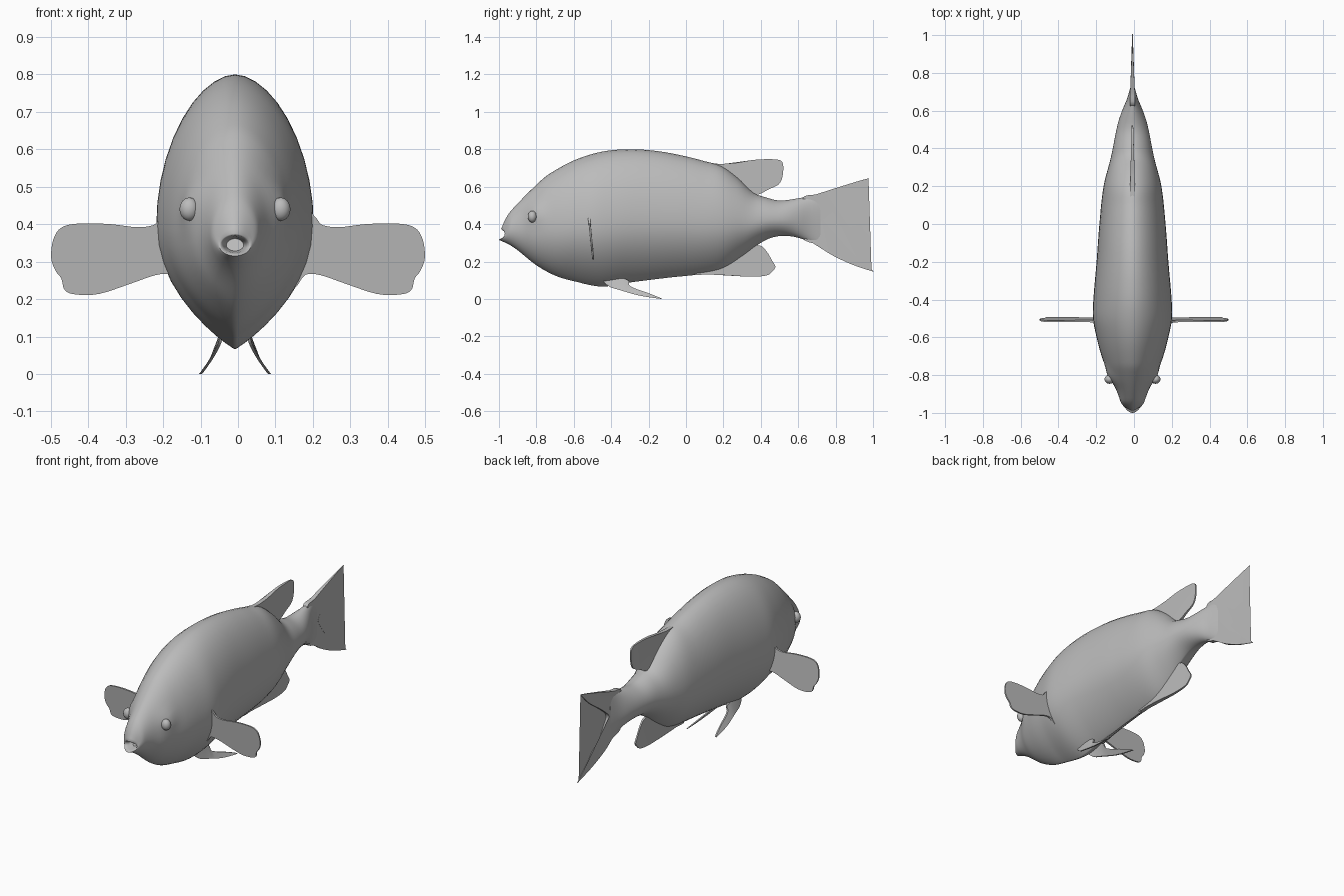
import bpy, bmesh, math
from mathutils import Vector

if "Cube" in bpy.data.objects:
    bpy.data.objects.remove(bpy.data.objects["Cube"])

CX = -0.008  # centre plane of the body

skin = bpy.data.materials.new("grey skin")
skin.diffuse_color = (0.5, 0.5, 0.5, 1)
skin.use_nodes = True
skin.node_tree.nodes["Principled BSDF"].inputs["Base Color"].default_value = skin.diffuse_color


def finish(bm, name, angle=40):
    bmesh.ops.recalc_face_normals(bm, faces=bm.faces)
    me = bpy.data.meshes.new(name)
    bm.to_mesh(me)
    bm.free()
    me.materials.append(skin)
    me.shade_smooth()
    me.set_sharp_from_angle(angle=math.radians(angle))
    ob = bpy.data.objects.new(name, me)
    bpy.context.collection.objects.link(ob)
    return ob


def curve_value(keys, t):
    """Smooth cubic through (t, value) keys."""
    n = len(keys)
    t = min(max(t, keys[0][0]), keys[-1][0])
    i = next(k for k in range(n - 1) if t <= keys[k + 1][0])

    def slope(k):
        a, b = keys[max(k - 1, 0)], keys[min(k + 1, n - 1)]
        return (b[1] - a[1]) / (b[0] - a[0])
    (t0, v0), (t1, v1) = keys[i], keys[i + 1]
    h = t1 - t0
    s = (t - t0) / h
    return ((2*s**3 - 3*s**2 + 1) * v0 + (s**3 - 2*s**2 + s) * h * slope(i)
            + (3*s**2 - 2*s**3) * v1 + (s**3 - s**2) * h * slope(i + 1))


def smooth_outline(pts, steps=4):
    """Closed rounded outline through the points."""
    out, n = [], len(pts)
    for i in range(n):
        a, b, c, d = (Vector(pts[(i + k) % n]) for k in (-1, 0, 1, 2))
        for j in range(steps):
            s = j / steps
            out.append(0.5 * (2*b + (c - a)*s + (2*a - 5*b + 4*c - d)*s*s
                              + (3*b - a - 3*c + d)*s**3))
    return out


def fin(name, pts, place, steps=4):
    """Thin blade; place(u, v, side) gives each of its two skins."""
    bm = bmesh.new()
    outline = smooth_outline(pts, steps)
    skins = [[bm.verts.new(place(p[0], p[1], s)) for p in outline] for s in (-1, 1)]
    n = len(outline)
    caps = [bm.faces.new(sk) for sk in skins]
    for i in range(n):
        j = (i + 1) % n
        bm.faces.new((skins[0][i], skins[0][j], skins[1][j], skins[1][i]))
    bmesh.ops.triangulate(bm, faces=caps)
    return finish(bm, name)


# Body profiles along y: back line, belly line and half width
back = [(-1, .375), (-.97, .43), (-.9, .51), (-.8, .61), (-.74, .662), (-.6, .74),
        (-.45, .787), (-.3, .80), (-.15, .79), (0, .762), (.1, .736), (.19, .71),
        (.28, .645), (.36, .568), (.42, .545), (.5, .526), (.6, .538), (.72, .558)]
belly = [(-1, .315), (-.95, .293), (-.9, .26), (-.8, .18), (-.7, .125), (-.6, .095),
         (-.45, .066), (-.3, .088), (-.1, .113), (.1, .135), (.2, .16), (.3, .225),
         (.38, .287), (.45, .325), (.52, .337), (.6, .327), (.72, .28)]
width = [(-1, .042), (-.97, .055), (-.92, .07), (-.87, .09), (-.82, .117), (-.7, .163),
         (-.6, .19), (-.5, .209), (-.4, .207), (-.2, .19), (0, .175), (.2, .153),
         (.35, .115), (.53, .078), (.6, .055), (.66, .03), (.72, .012)]

SEG, STATIONS = 40, 90


def ring(bm, y, scale=1.0, push=0.0):
    top, low, hw = (curve_value(k, y) for k in (back, belly, width))
    zc = low + 0.46 * (top - low)
    blend = min(max((y + 0.95) / 0.35, 0), 1) * (1 - min(max((y - 0.3) / 0.3, 0), 1))
    mouth = max(0, 1 - (y + 1) / 0.06)
    verts = []
    for i in range(SEG):
        a = 2 * math.pi * i / SEG
        c, s = math.cos(a), math.sin(a)
        power = 1.1 if s > 0 else 1.05 + 0.75 * blend
        x = math.copysign(abs(c) ** power, c) * hw
        z = zc + (top - zc if s > 0 else zc - low) * s
        # swelling around the eye socket
        swell = 0.014 * math.exp(-((y + .80) / .045) ** 2 - ((z - .455) / .05) ** 2)
        x += math.copysign(swell, c) if abs(c) > 0.01 else 0
        # corners of the mouth set back, upper lip behind the lower
        yy = y + mouth * (0.03 * c * c + 0.012 * max(0, s)) + push
        zm = (top + low) / 2
        verts.append(bm.verts.new((CX + x * scale, yy, zm + (z - zm) * scale)))
    return verts


bm = bmesh.new()
# open mouth, from the throat out to the lips
rings = [ring(bm, -1, 0.55, 0.06), ring(bm, -1, 0.72, 0.02), ring(bm, -1, 0.88, 0.001)]
for k in range(STATIONS + 1):
    rings.append(ring(bm, -1 + 1.72 * (k / STATIONS) ** 1.2))
for r0, r1 in zip(rings, rings[1:]):
    for i in range(SEG):
        j = (i + 1) % SEG
        bm.faces.new((r0[i], r0[j], r1[j], r1[i]))
bm.faces.new(rings[0])
bm.faces.new(rings[-1])
finish(bm, "body", 60)


# Upright fins on the centre plane, thinning towards the back
def upright(root, tip, y0, y1):
    def place(y, z, s):
        f = min(max((y - y0) / (y1 - y0), 0), 1)
        return (CX + s * (root + (tip - root) * f), y, z)
    return place


fin("tail_fin", [(.62, .53), (.7, .56), (.85, .608), (.965, .642), (.97, .636), (.9, .565),
                 (.79, .485), (.73, .425), (.765, .36), (.81, .305), (.865, .27), (.9, .235),
                 (.995, .155), (.992, .149), (.88, .187), (.77, .24), (.7, .29), (.62, .335)],
    upright(.014, .002, .66, .95))
fin("dorsal_fin", [(.12, .71), (.2, .722), (.27, .728), (.36, .743), (.45, .747), (.505, .74),
                   (.52, .71), (.515, .65), (.495, .612), (.44, .585), (.37, .556), (.25, .58)],
    upright(.012, .004, .25, .5))
fin("anal_fin", [(.05, .14), (.12, .131), (.22, .126), (.34, .119), (.43, .125), (.462, .148),
                 (.478, .172), (.46, .205), (.43, .255), (.385, .287), (.25, .27)],
    upright(.012, .004, .2, .45))

# Paired fins and eyes
for side, label in ((1, "right"), (-1, "left")):
    fin("pectoral_fin_" + label,
        [(.17, .44), (.207, .418), (.225, .398), (.27, .392), (.34, .4), (.42, .402),
         (.47, .392), (.493, .36), (.499, .31), (.487, .275), (.472, .255), (.462, .223),
         (.43, .212), (.37, .214), (.29, .24), (.22, .264), (.18, .265), (.15, .24)],
        lambda u, v, s: (side * u, -.506 - (v - .31) * .1 + s * (.004 + .006 * (.5 - u)), v))

    def pelvic(y, z, s):
        drop = max(0, (.1 - z) / .1)
        return (CX + side * (.036 + .056 * drop ** 1.4) + s * .004, y, z)
    fin("pelvic_fin_" + label,
        [(-.44, .1), (-.41, .066), (-.35, .046), (-.25, .018), (-.14, .001), (-.138, .006),
         (-.21, .034), (-.27, .055), (-.305, .075), (-.31, .1), (-.37, .115)], pelvic)

    bm = bmesh.new()
    bmesh.ops.create_uvsphere(bm, u_segments=24, v_segments=14, radius=1)
    for v in bm.verts:
        v.co = (CX + side * .122 + v.co.x * .026, -.822 + v.co.y * .024, .44 + v.co.z * .031)
    finish(bm, "eye_" + label, 80)
